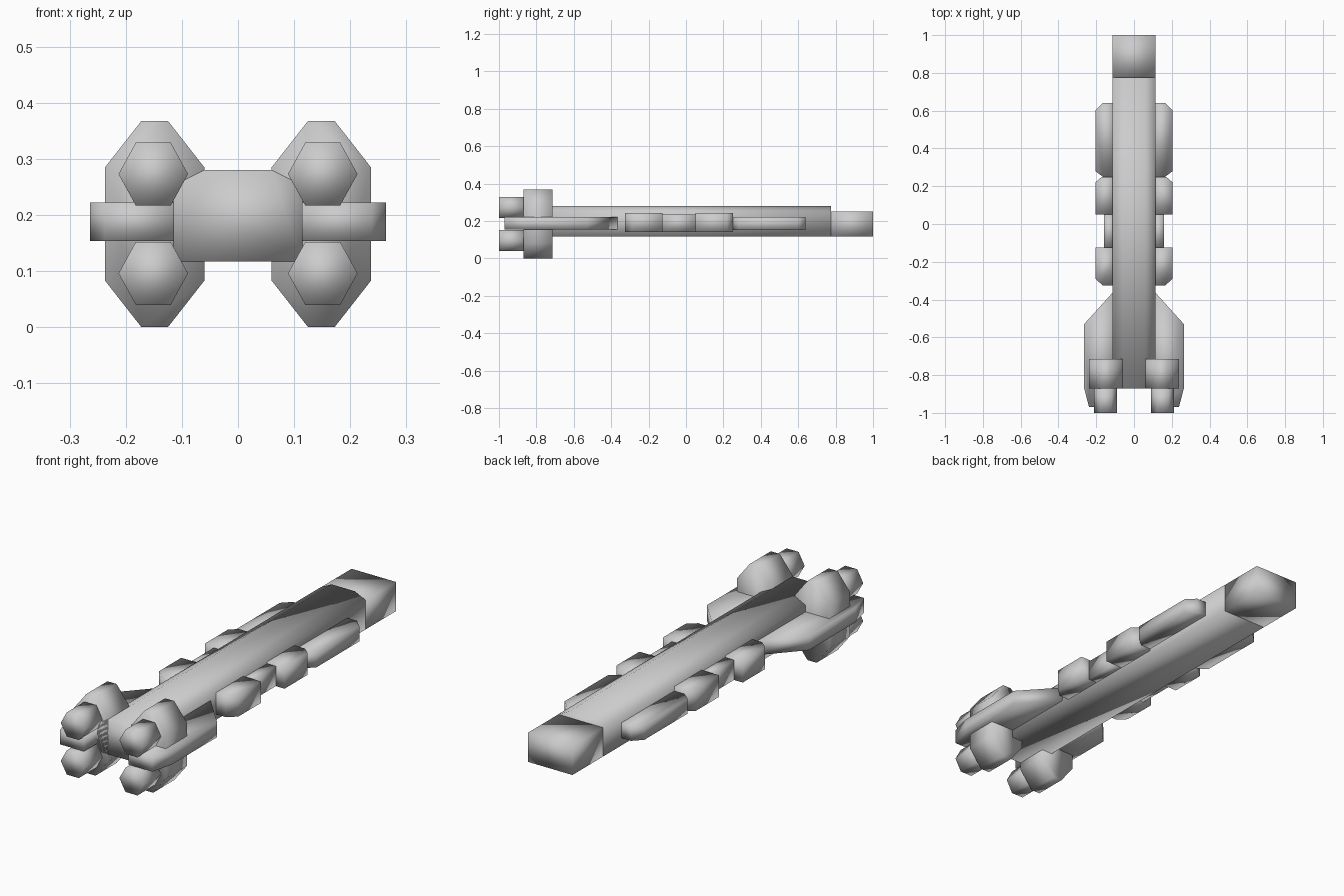
import bpy, bmesh, math

if "Cube" in bpy.data.objects:
    bpy.data.objects.remove(bpy.data.objects["Cube"])


def prism(name, outline, lo, hi, axis, mirror=False):
    """Extrude a 2D outline along y (outline is x,z) or z (outline is x,y)."""
    bm = bmesh.new()
    if axis == 'y':
        place = lambda p, t: (p[0], t, p[1])
    else:
        place = lambda p, t: (p[0], p[1], t)
    a = [bm.verts.new(place(p, lo)) for p in outline]
    b = [bm.verts.new(place(p, hi)) for p in outline]
    bm.faces.new(a)
    bm.faces.new(b)
    n = len(outline)
    for i in range(n):
        j = (i + 1) % n
        bm.faces.new((a[i], a[j], b[j], b[i]))
    bmesh.ops.recalc_face_normals(bm, faces=bm.faces)
    for f in bm.faces:
        f.smooth = True
    me = bpy.data.meshes.new(name)
    bm.to_mesh(me)
    bm.free()
    ob = bpy.data.objects.new(name, me)
    bpy.context.collection.objects.link(ob)
    if mirror:
        ob.modifiers.new("Mirror", 'MIRROR')
    return ob


# Main hull with a raised, bevelled spine, and the lower blunt nose
prism("hull", [(-.115, .117), (.115, .117), (.115, .253),
               (.06, .28), (-.06, .28), (-.115, .253)], -.87, .775, 'y')
prism("nose", [(-.115, .117), (.115, .117), (.115, .252), (-.115, .252)],
      .775, 1, 'y')

# Swept rear wings
prism("wing", [(.11, -.36), (.264, -.53), (.264, -.87), (.238, -.97),
               (.115, -.97)], .154, .222, 'z', True)

# Tall engine housings
prism("engine_housing", [(.125, 0), (.172, 0), (.237, .083), (.237, .285),
                         (.172, .368), (.125, .368), (.06, .285), (.06, .083)],
      -.87, -.715, 'y', True)

# Hexagonal engine nozzles, two per housing
for label, z in (("lower", .096), ("upper", .273)):
    hexagon = [(.151 + .062 * math.cos(k * math.pi / 3),
                z + .065 * math.sin(k * math.pi / 3)) for k in range(6)]
    prism(label + "_nozzle", hexagon, -1, -.87, 'y', True)

# Side modules along the hull
prism("front_side_module", [(.1, .25), (.165, .25), (.205, .28), (.205, .60),
                            (.165, .64), (.1, .64)], .152, .222, 'z', True)
prism("middle_side_module", [(.1, .05), (.205, .05), (.205, .22),
                             (.17, .25), (.1, .25)], .142, .243, 'z', True)
prism("side_module_link", [(.1, -.125), (.16, -.125), (.16, .05), (.1, .05)],
      .142, .235, 'z', True)
prism("rear_side_module", [(.1, -.325), (.165, -.325), (.205, -.29),
                           (.205, -.125), (.1, -.125)], .142, .243, 'z', True)
